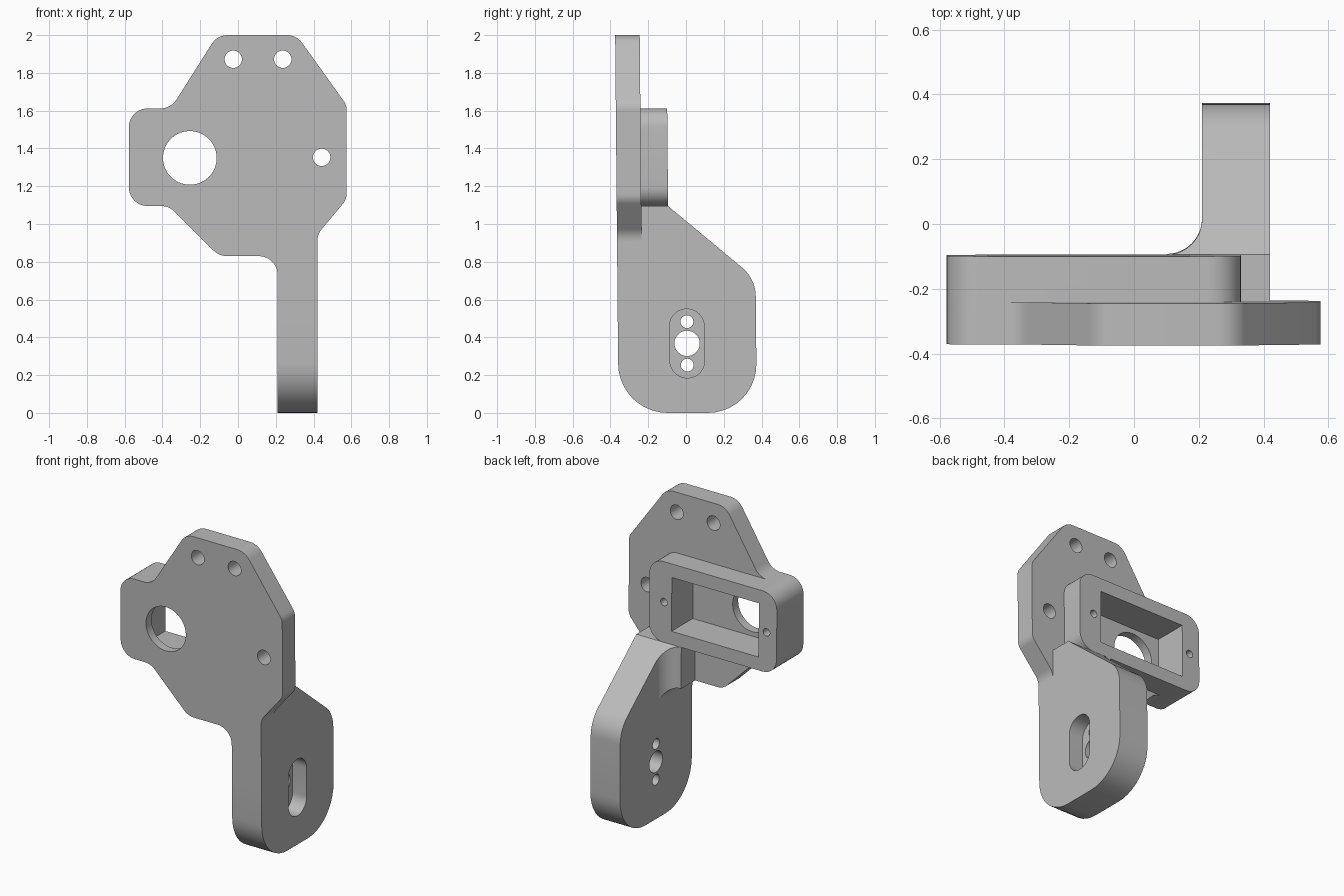
import bpy, bmesh, math
from mathutils import Vector, Matrix

cube = bpy.data.objects.get("Cube")
if cube:
    bpy.data.objects.remove(cube, do_unlink=True)

grey = bpy.data.materials.new("light grey")
grey.use_nodes = True
grey.diffuse_color = (0.5, 0.5, 0.5, 1)
grey.node_tree.nodes["Principled BSDF"].inputs["Base Color"].default_value = (0.5, 0.5, 0.5, 1)


def rounded(corners, steps=10):
    """Round each (u, v, radius) corner with a tangent arc."""
    out = []
    for i, (u, v, r) in enumerate(corners):
        p = Vector((u, v))
        a = (Vector(corners[i - 1][:2]) - p).normalized()
        b = (Vector(corners[(i + 1) % len(corners)][:2]) - p).normalized()
        if r == 0:
            out.append(p)
            continue
        half = a.angle(b) / 2
        centre = p + (a + b).normalized() * (r / math.sin(half))
        start = p + a * (r / math.tan(half)) - centre
        end = p + b * (r / math.tan(half)) - centre
        sweep = start.angle_signed(end)
        for k in range(steps + 1):
            out.append(centre + Matrix.Rotation(-sweep * k / steps, 2) @ start)
    return out


def rect(u0, v0, u1, v1, r=0):
    return rounded([(u0, v0, r), (u1, v0, r), (u1, v1, r), (u0, v1, r)])


def circle(u, v, r, n=40):
    return [Vector((u + r * math.cos(math.tau * k / n), v + r * math.sin(math.tau * k / n)))
            for k in range(n)]


def prism(name, profile, axis, low, high):
    """Extrude a 2D profile along an axis."""
    place = {"x": lambda p, d: (d, p.x, p.y),
             "y": lambda p, d: (p.x, d, p.y),
             "z": lambda p, d: (p.x, p.y, d)}[axis]
    bm = bmesh.new()
    ends = [[bm.verts.new(place(p, d)) for p in profile] for d in (low, high)]
    n = len(profile)
    for ring in ends:
        bm.faces.new(ring)
    for i in range(n):
        j = (i + 1) % n
        bm.faces.new((ends[0][i], ends[0][j], ends[1][j], ends[1][i]))
    bmesh.ops.recalc_face_normals(bm, faces=bm.faces)
    mesh = bpy.data.meshes.new(name)
    bm.to_mesh(mesh)
    bm.free()
    mesh.materials.append(grey)
    obj = bpy.data.objects.new(name, mesh)
    bpy.context.collection.objects.link(obj)
    return obj


def combine(target, other, operation):
    mod = target.modifiers.new("combine", "BOOLEAN")
    mod.operation = operation
    mod.solver = "EXACT"
    mod.object = other
    bpy.context.view_layer.objects.active = target
    bpy.ops.object.modifier_apply(modifier=mod.name)
    bpy.data.objects.remove(other, do_unlink=True)


FRONT, PLATE_BACK, FRAME_BACK = -0.366, -0.236, -0.094
ARM_IN, ARM_OUT = 0.21, 0.42

# Front plate
bracket = prism("mounting_bracket", rounded([
    (-0.11, 2, 0.1), (0.31, 2, 0.1), (0.575, 1.63, 0.08), (0.575, 1.13, 0.08),
    (ARM_OUT, 0.945, 0.1), (ARM_OUT, 0.5, 0), (ARM_IN, 0.5, 0), (ARM_IN, 0.83, 0.1),
    (-0.1, 0.83, 0.1), (-0.365, 1.095, 0.1), (-0.578, 1.095, 0.1),
    (-0.578, 1.612, 0.1), (-0.355, 1.612, 0.1)]), "y", FRONT, PLATE_BACK)

# Motor frame on the back of the plate
frame = prism("motor_frame", rect(-0.578, 1.095, 0.33, 1.612, 0.1), "y", -0.3, FRAME_BACK)

# Side arm
arm_corners = [(FRONT, 0, 0.26), (0.366, 0, 0.26), (0.366, 0.71, 0.2),
               (FRAME_BACK, 1.095, 0), (FRONT, 1.095, 0)]
arm = prism("side_arm", rounded(arm_corners), "x", ARM_IN, ARM_OUT)

# Curved gusset between arm and frame
gusset = prism("gusset", rounded([
    (0.1, -0.3, 0), (0.3, -0.3, 0), (0.3, 0.016, 0), (ARM_IN, 0.016, 0),
    (ARM_IN, FRAME_BACK, 0.1098), (0.1, FRAME_BACK, 0)]), "z", 0.73, 1.2)
combine(gusset, prism("slope", rounded(arm_corners), "x", -0.2, 0.8), "INTERSECT")
combine(gusset, prism("fillet", circle(0.11, 0.73, 0.1), "y", -0.5, 0.5), "DIFFERENCE")

for part in (frame, arm, gusset):
    combine(bracket, part, "UNION")

# Motor pocket, shaft opening and blind screw holes
cuts = [prism("pocket", rect(-0.45, 1.18, 0.17, 1.525), "y", -0.31, 0.1),
        prism("shaft_opening", circle(-0.255, 1.35, 0.142, 64), "y", -0.6, -0.25)]
for x in (-0.505, 0.225):
    cuts.append(prism("screw_hole", circle(x, 1.353, 0.024, 24), "y", -0.25, 0))

# Through holes in the plate
for x, z in ((-0.025, 1.872), (0.237, 1.872), (0.443, 1.353)):
    cuts.append(prism("plate_hole", circle(x, z, 0.046), "y", -0.6, 0))

# Recessed slot and through holes in the arm
cuts.append(prism("slot", rect(-0.092, 0.185, 0.092, 0.55, 0.0915), "x", ARM_OUT - 0.1, 0.6))
for z, r in ((0.253, 0.034), (0.368, 0.067), (0.483, 0.034)):
    cuts.append(prism("arm_hole", circle(0, z, r), "x", 0.1, 0.5))
for cutter in cuts:
    combine(bracket, cutter, "DIFFERENCE")

# Slight backward lean, then smooth the rounded edges
lean = Matrix.Identity(4)
lean[1][2], lean[1][3] = -0.009, 0.009
bracket.data.transform(lean)
bpy.ops.object.select_all(action="DESELECT")
bracket.select_set(True)
bpy.context.view_layer.objects.active = bracket
bpy.ops.object.shade_smooth_by_angle(angle=math.radians(25))
